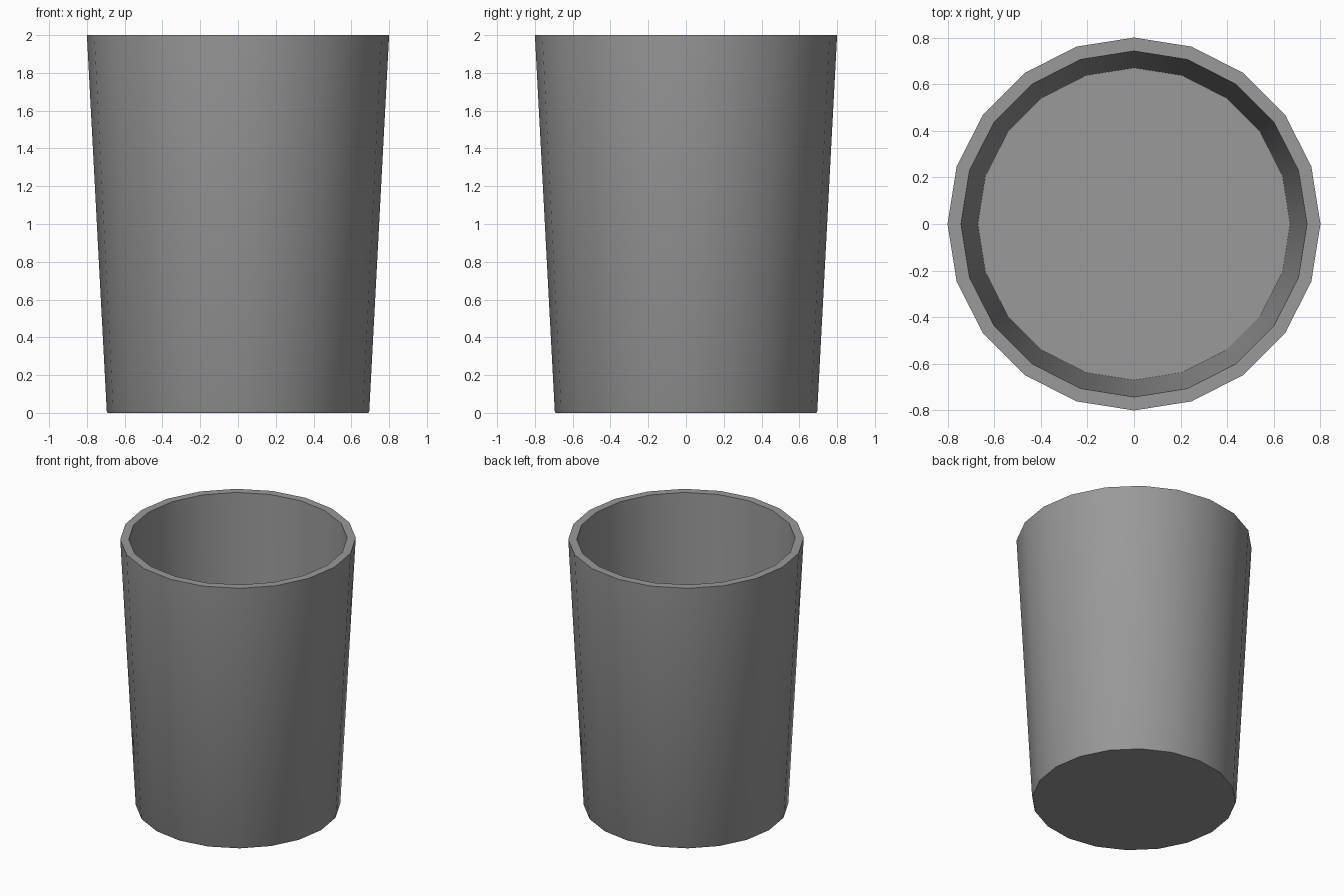
import bpy, bmesh, math

if "Cube" in bpy.data.objects:
    bpy.data.objects.remove(bpy.data.objects["Cube"])

SIDES = 20

# Cup profile (radius, height): outer base, outer wall, rim, inner wall, inner floor
profile = [(0.69, 0.0), (0.695, 0.01), (0.80, 2.0), (0.742, 2.0), (0.67, 0.05)]

bm = bmesh.new()


def ring(radius, z):
    return [bm.verts.new((radius * math.cos(2 * math.pi * i / SIDES),
                          radius * math.sin(2 * math.pi * i / SIDES), z))
            for i in range(SIDES)]


rings = [ring(r, z) for r, z in profile]

# Walls and rim
for a, b in zip(rings, rings[1:]):
    for i in range(SIDES):
        j = (i + 1) % SIDES
        bm.faces.new((a[i], a[j], b[j], b[i]))

# Underside and inner floor
bm.faces.new(rings[0][::-1])
bm.faces.new(rings[-1])
bmesh.ops.recalc_face_normals(bm, faces=bm.faces[:])

mesh = bpy.data.meshes.new("cup")
bm.to_mesh(mesh)
bm.free()
cup = bpy.data.objects.new("cup", mesh)
bpy.context.collection.objects.link(cup)

# Dark grey body
grey = bpy.data.materials.new("dark_grey")
grey.diffuse_color = (0.32, 0.32, 0.32, 1.0)
grey.use_nodes = True
grey.node_tree.nodes["Principled BSDF"].inputs["Base Color"].default_value = grey.diffuse_color
mesh.materials.append(grey)

# Smooth walls with a crisp rim and base
bpy.context.view_layer.objects.active = cup
cup.select_set(True)
bpy.ops.object.shade_smooth_by_angle(angle=math.radians(35))
